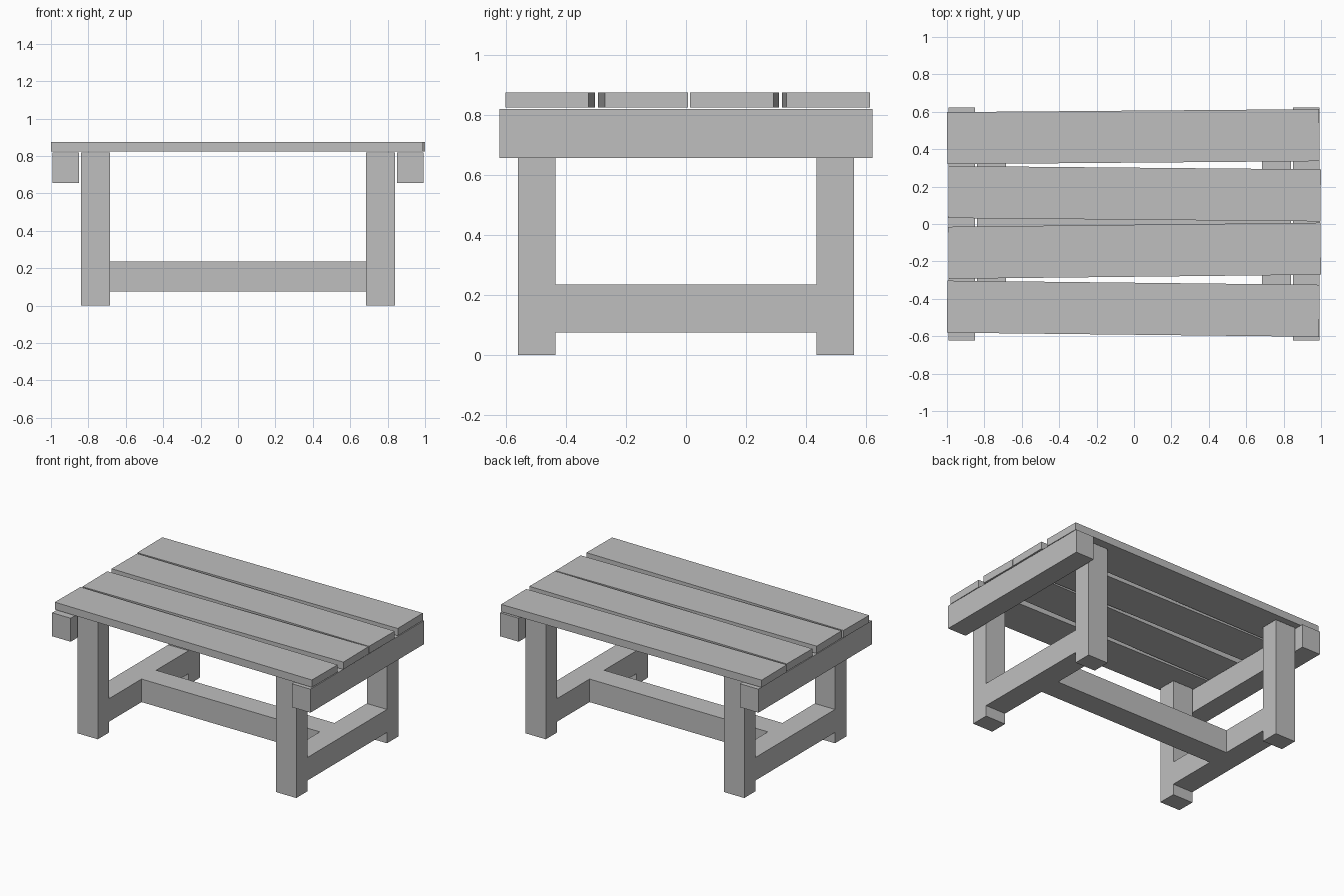
import bpy
import bmesh
from mathutils import Matrix, Vector

cube = bpy.data.objects.get("Cube")
if cube:
    bpy.data.objects.remove(cube, do_unlink=True)

# Single plain grey finish
grey = bpy.data.materials.new("plain grey")
grey.use_nodes = True
colour = (0.52, 0.52, 0.52, 1)
grey.diffuse_color = colour
grey.node_tree.nodes["Principled BSDF"].inputs["Base Color"].default_value = colour


def beam(name, x, y, z, turn=0.0):
    """Box spanning the x, y and z ranges, turned about its own vertical axis."""
    spans = (x, y, z)
    size = [b - a for a, b in spans]
    bm = bmesh.new()
    bmesh.ops.create_cube(bm, size=1, matrix=Matrix.Diagonal((*size, 1)))
    mesh = bpy.data.meshes.new(name)
    bm.to_mesh(mesh)
    bm.free()
    mesh.materials.append(grey)
    obj = bpy.data.objects.new(name, mesh)
    obj.location = Vector([(a + b) / 2 for a, b in spans])
    obj.rotation_euler.z = turn
    bpy.context.collection.objects.link(obj)
    return obj


def mirrored(span, sign):
    return sorted(sign * v for v in span)


TOP = 0.82                 # top of the frame
LEG_X = (0.685, 0.84)
LEG_Y = (0.435, 0.56)
BAR_Z = (0.075, 0.235)     # stretcher height range

# End frames: two legs, a low stretcher and an outer top rail on each side
for side, sx in (("left", 1), ("right", -1)):
    leg_x = mirrored(LEG_X, sx)
    for end, sy in (("front", -1), ("back", 1)):
        beam(f"{end}_{side}_leg", leg_x, mirrored(LEG_Y, sy), (0, TOP))
    beam(f"{side}_stretcher", leg_x, (-LEG_Y[0], LEG_Y[0]), BAR_Z)
    beam(f"{side}_top_rail", mirrored((0.85, 0.992), sx), (-0.622, 0.622), (0.657, TOP))

# Long stretcher joining the end frames
beam("centre_stretcher", (-LEG_X[0], LEG_X[0]), (-0.08, 0.08), BAR_Z)

# Table top: four loosely laid planks, each slightly askew
planks = [(-0.004, 0.467, 0.008), (0.003, 0.162, -0.009),
          (0.003, -0.143, 0.011), (-0.004, -0.453, -0.011)]
for i, (cx, cy, turn) in enumerate(planks, 1):
    beam(f"top_plank_{i}", (cx - 0.995, cx + 0.995), (cy - 0.139, cy + 0.139),
         (0.825, 0.876), turn)
